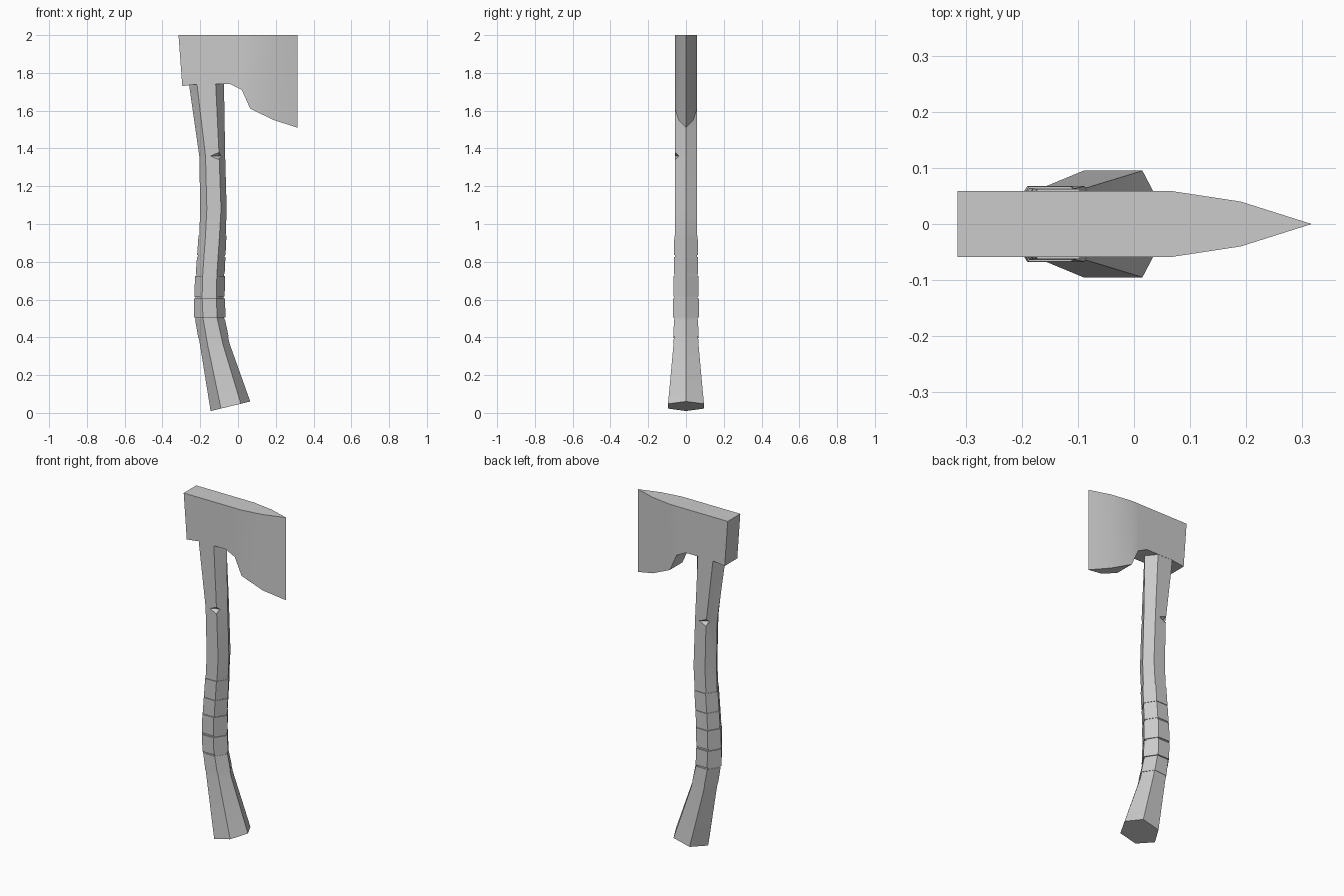
import bpy
import bmesh
from math import radians
from mathutils import Vector

if "Cube" in bpy.data.objects:
    bpy.data.objects.remove(bpy.data.objects["Cube"])

grey = bpy.data.materials.new("plain grey")
grey.use_nodes = True
colour = (0.6, 0.6, 0.6, 1)
grey.diffuse_color = colour
grey.node_tree.nodes["Principled BSDF"].inputs["Base Color"].default_value = colour


def add_object(name, bm):
    bmesh.ops.recalc_face_normals(bm, faces=bm.faces)
    mesh = bpy.data.meshes.new(name)
    bm.to_mesh(mesh)
    bm.free()
    mesh.materials.append(grey)
    obj = bpy.data.objects.new(name, mesh)
    bpy.context.collection.objects.link(obj)
    return obj


def smooth(obj):
    bpy.ops.object.select_all(action="DESELECT")
    obj.select_set(True)
    bpy.context.view_layer.objects.active = obj
    bpy.ops.object.shade_smooth_by_angle(angle=radians(25))


def loft(name, rings):
    """Skin closed rings of equal length and cap both ends."""
    bm = bmesh.new()
    loops = [[bm.verts.new(p) for p in ring] for ring in rings]
    for a, b in zip(loops, loops[1:]):
        for i in range(len(a)):
            j = (i + 1) % len(a)
            bm.faces.new((a[i], a[j], b[j], b[i]))
    bm.faces.new(loops[0])
    bm.faces.new(loops[-1])
    return add_object(name, bm)


# Handle stations: height, back tip, back edge, front edge, front tip, half depth, tilt
stations = [
    (0.035, -0.145, -0.09, 0.015, 0.065, 0.095, 0.24),
    (0.36, -0.20, -0.16, -0.08, -0.045, 0.066, 0.1),
    (0.50, -0.225, -0.185, -0.11, -0.073, 0.06, 0),
    (0.61, -0.225, -0.19, -0.115, -0.078, 0.06, 0),
    (0.73, -0.22, -0.187, -0.112, -0.075, 0.06, 0),
    (0.94, -0.205, -0.172, -0.098, -0.065, 0.058, 0),
    (1.08, -0.20, -0.165, -0.09, -0.06, 0.058, 0),
    (1.36, -0.205, -0.172, -0.1, -0.068, 0.058, 0),
    (1.78, -0.265, -0.222, -0.12, -0.075, 0.058, 0),
]


def hexagon(station, grow=0.0):
    z, x0, x1, x2, x3, y, tilt = station
    mid = (x0 + x3) / 2
    outline = [(x0 - grow, 0), (x1, -y - grow), (x2, -y - grow),
               (x3 + grow, 0), (x2, y + grow), (x1, y + grow)]
    return [(px, py, z + (px - mid) * tilt) for px, py in outline]


def station_at(z):
    for a, b in zip(stations, stations[1:]):
        if a[0] <= z <= b[0]:
            t = (z - a[0]) / (b[0] - a[0])
            return [p + (q - p) * t for p, q in zip(a, b)]


handle = loft("handle", [hexagon(s) for s in stations])

# Two small chips cut into opposite edges of the handle
for name, centre in (("front_chip", (-0.1, -0.058, 1.36)),
                     ("back_chip", (-0.172, 0.058, 1.36))):
    bm = bmesh.new()
    tips = [bm.verts.new(Vector(centre) + Vector(d)) for d in
            ((0.045, 0, 0), (0, 0.026, 0), (-0.045, 0, 0), (0, -0.026, 0))]
    for dz in (0.02, -0.02):
        apex = bm.verts.new(Vector(centre) + Vector((0, 0, dz)))
        for i in range(4):
            bm.faces.new((tips[i], tips[(i + 1) % 4], apex))
    cutter = add_object(name + "_cutter", bm)
    cutter.hide_render = True
    cutter.hide_viewport = True
    cut = handle.modifiers.new(name, "BOOLEAN")
    cut.operation = "DIFFERENCE"
    cut.solver = "EXACT"
    cut.object = cutter
smooth(handle)

# Thin wrapped bands around the grip
bands = [(0.40, 0.495, 0.003), (0.505, 0.605, 0.008), (0.615, 0.725, 0.007),
         (0.735, 0.825, 0.004), (0.835, 0.94, 0.004)]
for i, (low, high, grow) in enumerate(bands):
    smooth(loft(f"grip_band_{i + 1}",
                [hexagon(station_at(z), grow) for z in (low, high)]))

# Head stations: top x, bottom x, bottom height, half thickness
head = [
    (-0.315, -0.295, 1.73, 0.059),
    (-0.22, -0.215, 1.74, 0.059),
    (-0.04, -0.04, 1.74, 0.059),
    (0.02, 0.02, 1.71, 0.059),
    (0.065, 0.065, 1.61, 0.059),
    (0.19, 0.19, 1.55, 0.04),
    (0.315, 0.315, 1.51, 0.0005),
]
smooth(loft("axe_head", [
    [(xt, -y, 2), (xt, y, 2), (xb, y, zb), (xb, -y, zb)]
    for xt, xb, zb, y in head]))
